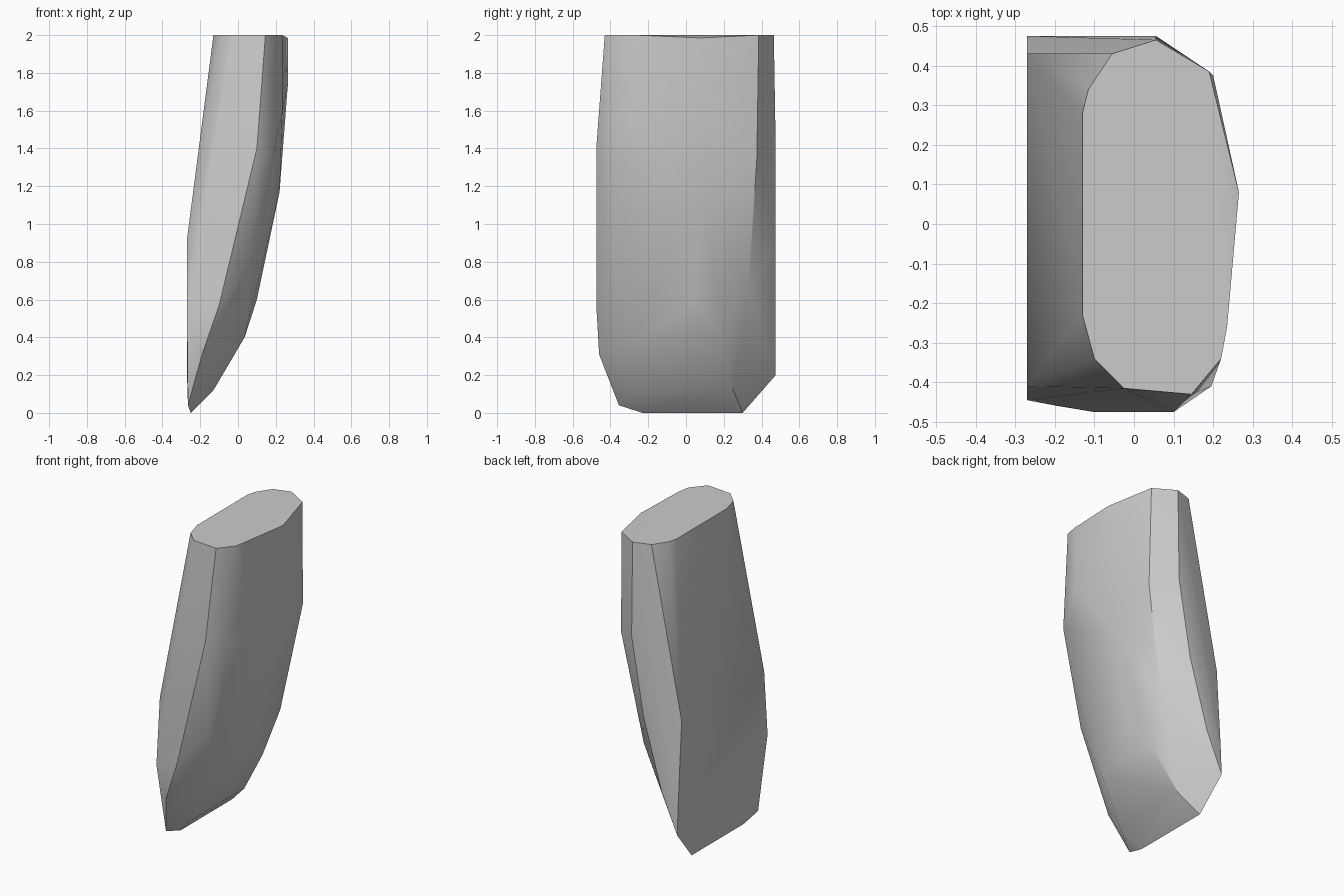
import bpy
import bmesh

# Remove the default cube
default_cube = bpy.data.objects.get("Cube")
if default_cube:
    bpy.data.objects.remove(default_cube, do_unlink=True)


def make_material(name, colour):
    material = bpy.data.materials.new(name)
    material.use_nodes = True
    material.diffuse_color = colour
    shader = material.node_tree.nodes.get("Principled BSDF")
    shader.inputs["Base Color"].default_value = colour
    return material


def build_hull(name, outlines, material):
    """Wrap a taut convex skin around all outline points."""
    bm = bmesh.new()
    for outline in outlines:
        for point in outline:
            bm.verts.new(point)
    result = bmesh.ops.convex_hull(bm, input=bm.verts)
    loose = set(result["geom_interior"]) | set(result["geom_unused"])
    loose_verts = [v for v in loose if isinstance(v, bmesh.types.BMVert)]
    bmesh.ops.delete(bm, geom=loose_verts, context="VERTS")
    # Merge coplanar triangles into broad facets
    bmesh.ops.dissolve_limit(bm, angle_limit=0.01, verts=bm.verts, edges=bm.edges)
    bmesh.ops.recalc_face_normals(bm, faces=bm.faces)
    mesh = bpy.data.meshes.new(name)
    bm.to_mesh(mesh)
    bm.free()
    mesh.materials.append(material)
    shard = bpy.data.objects.new(name, mesh)
    bpy.context.collection.objects.link(shard)
    return shard


# Flat cut across the top
top_rim = [
    (-.13, .28, 2), (-.115, .34, 2), (-.055, .43, 2), (.055, .465, 2),
    (.19, .385, 2), (.265, .08, 1.985), (.235, -.26, 2), (.22, -.34, 2),
    (.145, -.43, 2), (-.025, -.415, 2), (-.1, -.34, 2), (-.13, -.23, 2),
]

# Upright inner face and the narrow tip under it
inner_face = [
    (-.27, -.41, .92), (-.27, -.445, .5), (-.265, -.355, .04),
    (-.25, -.23, 0), (-.25, .3, 0), (-.27, .475, .2),
    (-.27, .465, .4), (-.27, .43, .92),
]

# Sharp ridges down the front and back edges
front_ridge = [
    (.1, -.475, 1.4), (0, -.475, 1), (-.1, -.475, .57), (-.19, -.46, .31),
    (.195, -.41, 1.4), (.07, -.4, .77),
]
back_ridge = [
    (.055, .475, 1.4), (-.03, .475, .9), (-.16, .475, .45),
    (.2, .375, 1.35), (.07, .33, .65),
]

# Curved outer face, sweeping in towards the tip
outer_face = [
    (.265, .08, 1.75), (.235, -.26, 1.6), (.22, .08, 1.17),
    (.1, .05, .6), (.035, -.25, .4), (.035, .2, .4),
    (-.13, -.28, .12), (-.13, .25, .12),
]

grey = make_material("plain grey", (.6, .6, .6, 1))
shard = build_hull(
    "curved_shard",
    [top_rim, inner_face, front_ridge, back_ridge, outer_face],
    grey,
)

# Soften the gentle bends and keep the ridges crisp
bpy.ops.object.select_all(action="DESELECT")
shard.select_set(True)
bpy.context.view_layer.objects.active = shard
bpy.ops.object.shade_smooth_by_angle(angle=.52)
